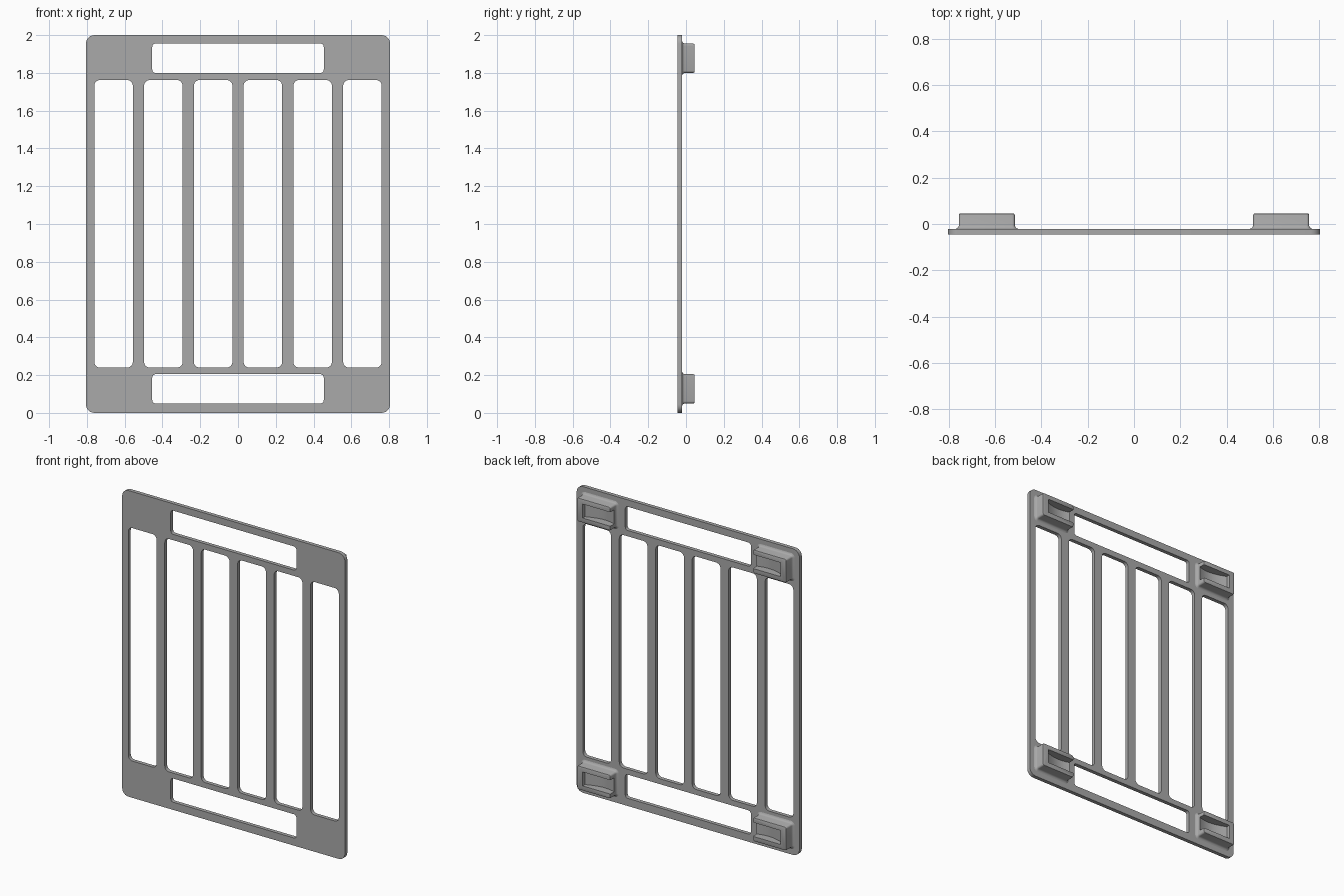
import bpy, bmesh, math
from mathutils import Matrix

cube = bpy.data.objects.get("Cube")
if cube:
    bpy.data.objects.remove(cube)

grey = bpy.data.materials.new("mid_grey")
grey.use_nodes = True
COLOR = (0.4, 0.4, 0.4, 1)
grey.diffuse_color = COLOR
grey.node_tree.nodes["Principled BSDF"].inputs["Base Color"].default_value = COLOR

FRONT, BACK, TIP = -0.046, -0.021, 0.046


def rounded_rect(x0, x1, z0, z1, r, steps=6):
    """Outline points of a rectangle with round corners."""
    pts = []
    corners = [(x1 - r, z1 - r), (x0 + r, z1 - r), (x0 + r, z0 + r), (x1 - r, z0 + r)]
    for i, (cx, cz) in enumerate(corners):
        for s in range(steps + 1):
            a = math.pi / 2 * (i + s / steps)
            pts.append((cx + r * math.cos(a), cz + r * math.sin(a)))
    return pts


def loft(name, loops):
    """Closed solid through a stack of matching 3D loops."""
    bm = bmesh.new()
    rings = [[bm.verts.new(p) for p in loop] for loop in loops]
    for a, b in zip(rings, rings[1:]):
        for i in range(len(a)):
            j = (i + 1) % len(a)
            bm.faces.new((a[i], a[j], b[j], b[i]))
    bm.faces.new(rings[0])
    bm.faces.new(rings[-1])
    bmesh.ops.recalc_face_normals(bm, faces=bm.faces)
    mesh = bpy.data.meshes.new(name)
    bm.to_mesh(mesh)
    bm.free()
    mesh.materials.append(grey)
    obj = bpy.data.objects.new(name, mesh)
    bpy.context.collection.objects.link(obj)
    return obj


def activate(obj):
    bpy.ops.object.select_all(action="DESELECT")
    obj.select_set(True)
    bpy.context.view_layer.objects.active = obj


def smooth(obj):
    activate(obj)
    bpy.ops.object.shade_smooth_by_angle(angle=math.radians(35))


# Panel: outer outline with six tall openings and two wide slots
outlines = [rounded_rect(-0.805, 0.805, 0, 2, 0.045)]
for i in range(6):
    x = (i - 2.5) * 0.2635
    outlines.append(rounded_rect(x - 0.102, x + 0.102, 0.24, 1.762, 0.03))
for z0 in (0.05, 1.8):
    outlines.append(rounded_rect(-0.454, 0.454, z0, z0 + 0.155, 0.018))

curve = bpy.data.curves.new("panel", "CURVE")
curve.dimensions = "2D"
curve.fill_mode = "BOTH"
curve.extrude = (BACK - FRONT) / 2
for pts in outlines:
    spline = curve.splines.new("POLY")
    spline.points.add(len(pts) - 1)
    for p, (x, z) in zip(spline.points, pts):
        p.co = (x, z, 0, 1)
    spline.use_cyclic_u = True
curve.materials.append(grey)
panel = bpy.data.objects.new("panel", curve)
bpy.context.collection.objects.link(panel)
activate(panel)
bpy.ops.object.convert(target="MESH")
panel = bpy.context.object
panel.data.transform(Matrix.Translation((0, (FRONT + BACK) / 2, 1)) @
                     Matrix.Rotation(math.pi / 2, 4, "X") @
                     Matrix.Translation((0, -1, 0)))
smooth(panel)


# Clips: flared base, straight body, rounded rim, scooped pocket open to the centre
def make_clip(name, side, z0):
    z1 = z0 + 0.155
    levels = [(BACK - 0.005, 0.014), (BACK, 0.014), (BACK + 0.003, 0.007),
              (BACK + 0.007, 0.003), (BACK + 0.014, 0),
              (TIP - 0.008, 0), (TIP - 0.002, -0.002), (TIP, -0.008)]
    loops = []
    for y, grow in levels:
        ring = rounded_rect(0.515 - grow, 0.757 + grow, z0 - grow, z1 + grow, 0.012 + grow)
        loops.append([(side * x, y, z) for x, z in ring])
    clip = loft(name, loops)

    profile = [(0.47, 0.1), (0.715, 0.1)]
    for s in range(13):
        t = s / 12
        profile.append((0.715 - 0.245 * t, 0.022 - 0.03 * math.sin(math.pi * t)))
    cutter = loft(name + "_pocket_cutter",
                  [[(side * x, y, z) for x, y in profile] for z in (z0 + 0.032, z1 - 0.032)])
    cut = clip.modifiers.new("pocket", "BOOLEAN")
    cut.operation = "DIFFERENCE"
    cut.solver = "EXACT"
    cut.object = cutter
    activate(clip)
    bpy.ops.object.modifier_apply(modifier="pocket")
    bpy.data.objects.remove(cutter)
    smooth(clip)


for side, side_name in ((1, "left"), (-1, "right")):
    for z0, level in ((0.05, "lower"), (1.8, "upper")):
        make_clip(f"{level}_{side_name}_clip", side, z0)
